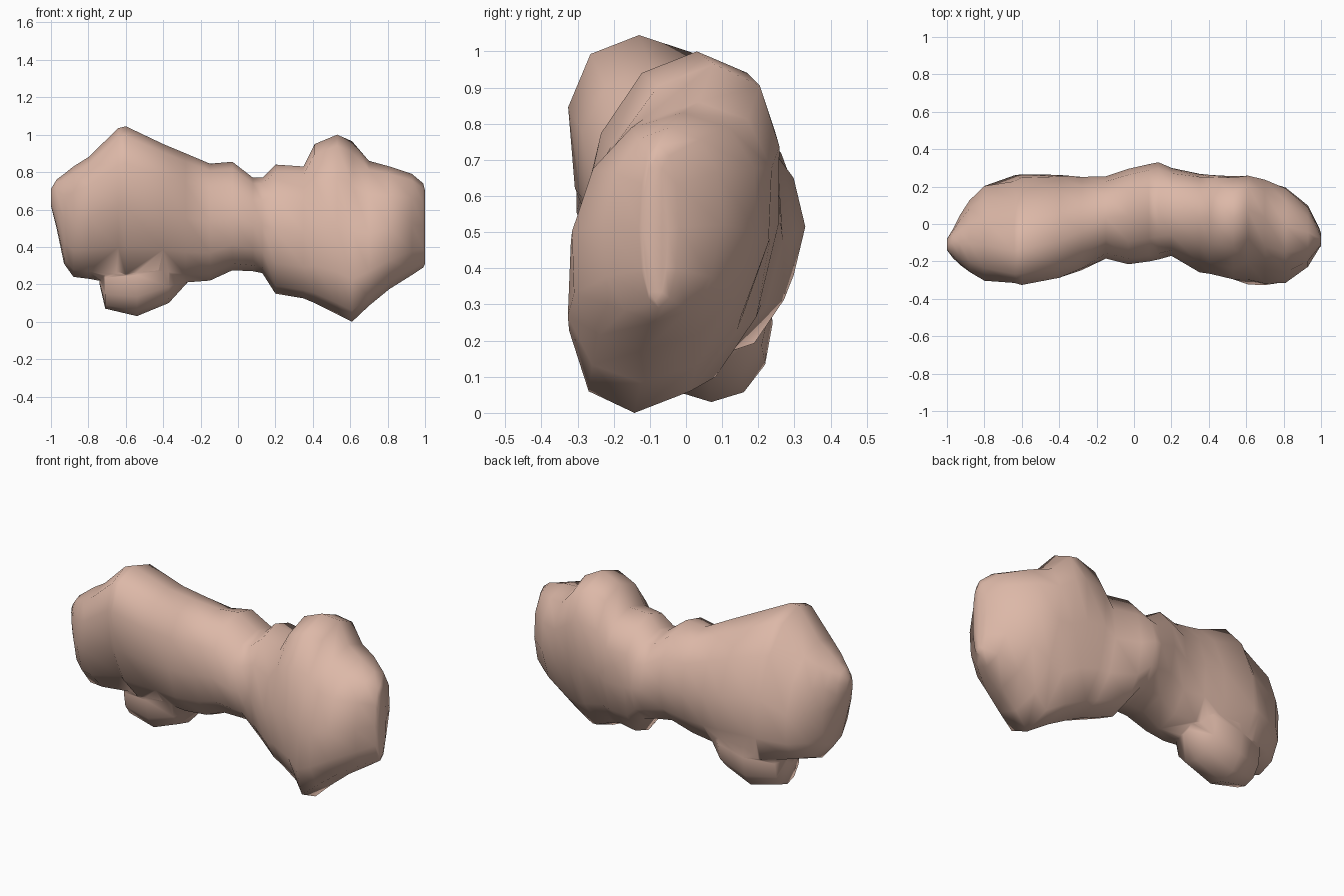
import bpy, bmesh, math

skin = bpy.data.materials.new("clay")
skin.diffuse_color = (0.72, 0.48, 0.39, 1)
SIDES = 12


def loft(name, rings):
    """Rings along x: (x, z low, z high, y front, y back, lean of the top towards +y)."""
    bm = bmesh.new()
    loops = []
    for x, z0, z1, y0, y1, lean in rings:
        half = (y1 - y0) / 2
        width = math.sqrt(max(half * half - lean * lean, 0.0001))
        loop = []
        for i in range(SIDES):
            a = math.tau * i / SIDES
            c, s = math.cos(a), math.sin(a)
            c = math.copysign(abs(c) ** 0.92, c)
            s = math.copysign(abs(s) ** 0.92, s)
            loop.append(bm.verts.new((x, (y0 + y1) / 2 + width * c + lean * s,
                                      (z0 + z1) / 2 + (z1 - z0) / 2 * s)))
        loops.append(loop)
    for p, q in zip(loops, loops[1:]):
        for i in range(SIDES):
            j = (i + 1) % SIDES
            bm.faces.new((p[i], p[j], q[j], q[i]))
    bm.faces.new(loops[0])
    bm.faces.new(loops[-1])
    bmesh.ops.recalc_face_normals(bm, faces=bm.faces)
    for f in bm.faces:
        f.smooth = True
    me = bpy.data.meshes.new(name)
    bm.to_mesh(me)
    bm.free()
    me.materials.append(skin)
    ob = bpy.data.objects.new(name, me)
    bpy.context.collection.objects.link(ob)
    return ob


# Left knob, its top leaning forward
left = [
    (-1.00, 0.62, 0.71, -0.14, -0.08, 0),
    (-0.97, 0.50, 0.76, -0.18, -0.03, 0),
    (-0.93, 0.31, 0.79, -0.22, 0.05, -0.02),
    (-0.88, 0.24, 0.83, -0.26, 0.13, -0.04),
    (-0.80, 0.23, 0.88, -0.31, 0.21, -0.06),
    (-0.64, 0.20, 1.035, -0.31, 0.255, -0.12),
    (-0.60, 0.20, 1.045, -0.325, 0.265, -0.10),
    (-0.40, 0.21, 0.95, -0.29, 0.265, -0.08),
    (-0.28, 0.21, 0.90, -0.25, 0.255, -0.04)]

# Waist, pushed backward
waist = [
    (-0.15, 0.22, 0.845, -0.185, 0.255, 0),
    (-0.03, 0.275, 0.855, -0.215, 0.295, 0),
    (0.08, 0.27, 0.77, -0.20, 0.32, 0),
    (0.13, 0.26, 0.77, -0.19, 0.33, 0)]

# Right knob, its top leaning backward
right = [
    (0.20, 0.15, 0.84, -0.17, 0.30, 0),
    (0.35, 0.125, 0.83, -0.26, 0.27, 0.03),
    (0.41, 0.10, 0.95, -0.27, 0.265, 0.04),
    (0.53, 0.04, 1.00, -0.30, 0.26, 0.05),
    (0.61, 0.00, 0.965, -0.32, 0.255, 0.11),
    (0.70, 0.085, 0.86, -0.33, 0.24, 0.08),
    (0.81, 0.175, 0.83, -0.32, 0.20, 0.05),
    (0.93, 0.25, 0.79, -0.23, 0.10, 0.02),
    (0.99, 0.29, 0.74, -0.13, -0.02, 0),
    (1.00, 0.31, 0.70, -0.12, -0.05, 0)]

body = loft("knobbly_body", left + waist + right)

# Small knob under the left lump, fused into the body
bump = loft("lower_left_bump", [
    (-0.74, 0.20, 0.32, 0.00, 0.12, 0),
    (-0.71, 0.07, 0.40, -0.06, 0.18, 0),
    (-0.54, 0.03, 0.47, -0.10, 0.24, 0),
    (-0.37, 0.10, 0.47, -0.10, 0.23, 0),
    (-0.27, 0.21, 0.40, 0.00, 0.16, 0)])
bump.hide_render = True
bump.hide_set(True)
fuse = body.modifiers.new("fuse_bump", 'BOOLEAN')
fuse.operation = 'UNION'
fuse.solver = 'EXACT'
fuse.object = bump
